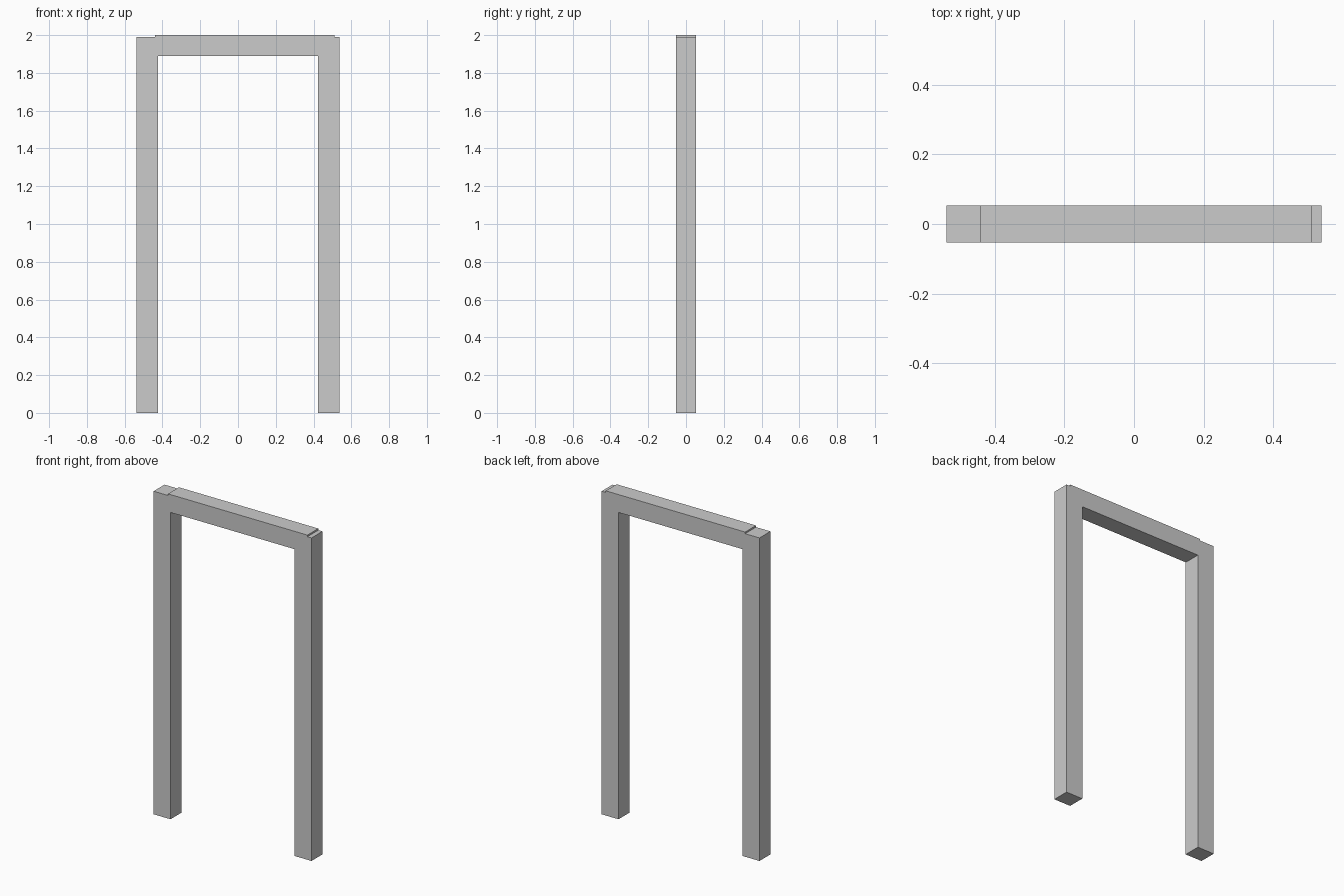
import bpy
import bmesh

if "Cube" in bpy.data.objects:
    bpy.data.objects.remove(bpy.data.objects["Cube"])

HALF_DEPTH = 0.053
OUTER, INNER = 0.538, 0.423           # leg outer and inner faces
LEG_TOP, LINTEL_BOTTOM, LINTEL_TOP = 1.99, 1.89, 2.0
LINTEL_LEFT, LINTEL_RIGHT = -0.44, 0.51


def extrude_profile(name, points, half_depth):
    """Solid from an x-z outline, extruded along y."""
    bm = bmesh.new()
    face = bm.faces.new([bm.verts.new((x, -half_depth, z)) for x, z in points])
    result = bmesh.ops.extrude_face_region(bm, geom=[face], use_keep_orig=True)
    for v in result["geom"]:
        if isinstance(v, bmesh.types.BMVert):
            v.co.y = half_depth
    bmesh.ops.recalc_face_normals(bm, faces=bm.faces[:])
    mesh = bpy.data.meshes.new(name)
    bm.to_mesh(mesh)
    bm.free()
    obj = bpy.data.objects.new(name, mesh)
    bpy.context.collection.objects.link(obj)
    return obj


# Two legs and the slightly raised, off-centre lintel as one continuous frame
outline = [
    (-OUTER, 0), (-INNER, 0), (-INNER, LINTEL_BOTTOM),
    (INNER, LINTEL_BOTTOM), (INNER, 0), (OUTER, 0),
    (OUTER, LEG_TOP), (LINTEL_RIGHT, LEG_TOP), (LINTEL_RIGHT, LINTEL_TOP),
    (LINTEL_LEFT, LINTEL_TOP), (LINTEL_LEFT, LEG_TOP), (-OUTER, LEG_TOP),
]
extrude_profile("door_frame", outline, HALF_DEPTH)
